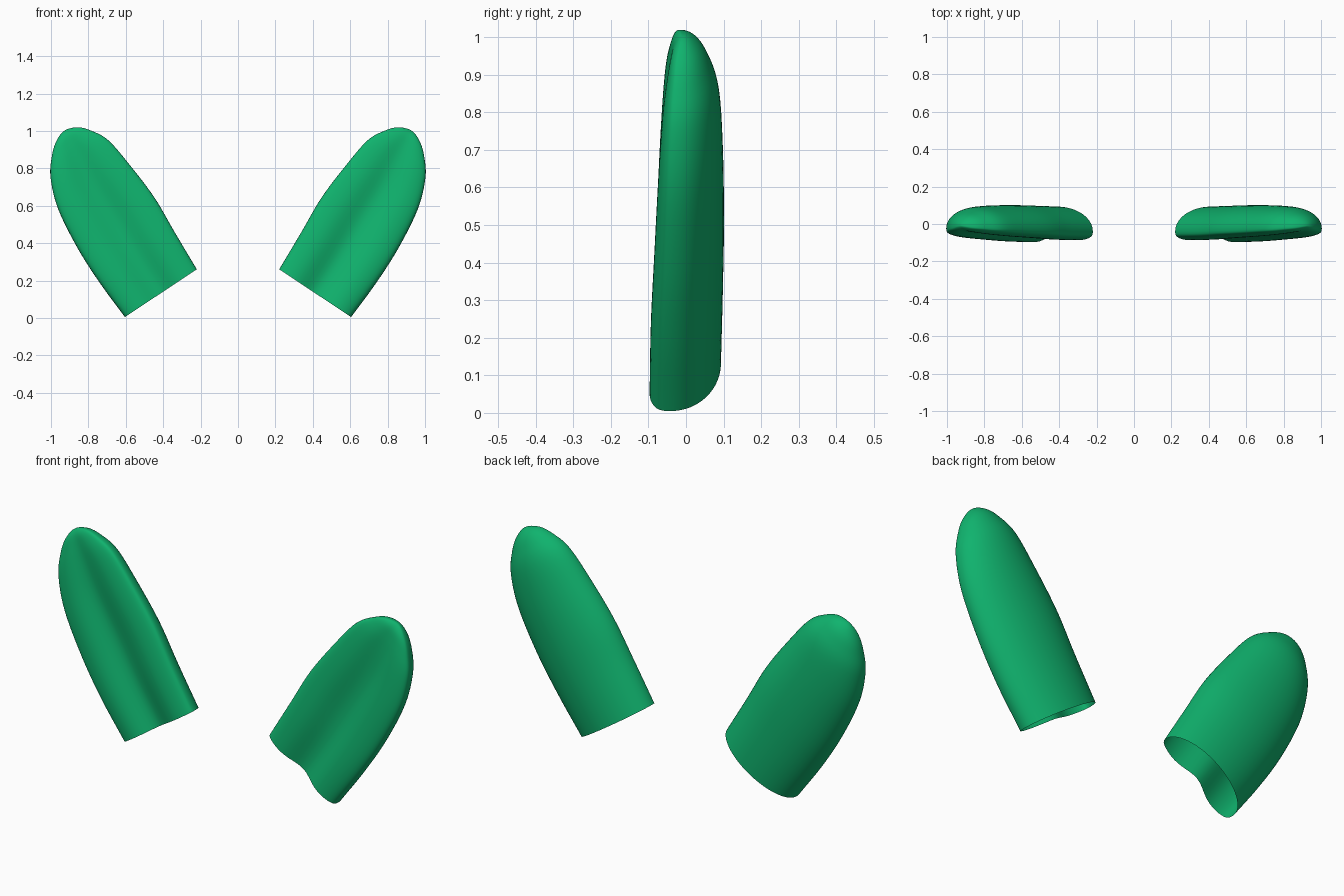
import bpy
import math
from mathutils import Vector

if "Cube" in bpy.data.objects:
    bpy.data.objects.remove(bpy.data.objects["Cube"])

green = bpy.data.materials.new("leaf_green")
green.diffuse_color = (0.005, 0.45, 0.155, 1)
green.use_nodes = True
green.node_tree.nodes["Principled BSDF"].inputs["Base Color"].default_value = green.diffuse_color

# Ear frame: width runs along U, length along V, thickness along y
BASE = Vector((0.4125, 0, 0.1325))
U = Vector((0.833, 0, -0.552))
V = Vector((0.552, 0, 0.833))
SIDES, STEPS = 64, 6

# length, sideways shift, half width, rim y, back bulge, front bulge, groove depth
STATIONS = [
    (0.00, 0.000, 0.231, -0.040, 0.133, 0.065, 0.050),
    (0.23, 0.000, 0.242, -0.040, 0.138, 0.061, 0.047),
    (0.45, -0.008, 0.246, -0.035, 0.136, 0.056, 0.042),
    (0.68, -0.015, 0.224, -0.030, 0.128, 0.049, 0.033),
    (0.84, -0.033, 0.184, -0.025, 0.113, 0.041, 0.021),
    (0.93, -0.043, 0.127, -0.020, 0.083, 0.031, 0.010),
    (0.985, -0.050, 0.070, -0.015, 0.047, 0.020, 0.003),
    (1.010, -0.050, 0.000, -0.010, 0.000, 0.000, 0.000),
]


def smooth_stations():
    """Catmull-Rom through the stations, rounding over at the tip."""
    s = STATIONS
    before = tuple(2 * a - b for a, b in zip(s[0], s[1]))
    l = s[-2]
    after = (l[0], l[1], -l[2], l[3], -l[4], -l[5], l[6])
    p = [before] + s + [after]
    out = []
    for i in range(1, len(p) - 2):
        for k in range(STEPS):
            t = k / STEPS
            out.append([0.5 * (2 * b + (c - a) * t + (2 * a - 5 * b + 4 * c - d) * t * t
                               + (3 * b - a - 3 * c + d) * t ** 3)
                        for a, b, c, d in zip(*p[i - 1:i + 3])])
    return out


def section_point(st, j):
    """Rounded back, and a front with two lips and a groove between them."""
    v, shift, w, rim, back, front, groove = st
    a = 2 * math.pi * j / SIDES
    c, s = math.cos(a), math.sin(a)
    if s >= 0:
        y = rim + back * s
    else:
        y = rim - front * (-s) ** 0.6 * (1 + 0.15 * c) + groove * math.exp(-(c / 0.4) ** 2)
    return BASE + U * (shift + w * c) + V * v + Vector((0, y, 0))


def make_ear(name, side):
    rings = smooth_stations()
    verts = [section_point(st, j) for st in rings for j in range(SIDES)]
    tip = STATIONS[-1]
    verts.append(BASE + U * tip[1] + V * tip[0] + Vector((0, tip[3], 0)))
    faces = []
    for i in range(len(rings) - 1):
        for j in range(SIDES):
            k = (j + 1) % SIDES
            faces.append((i * SIDES + j, i * SIDES + k, (i + 1) * SIDES + k, (i + 1) * SIDES + j))
    last = (len(rings) - 1) * SIDES
    faces += [(last + j, last + (j + 1) % SIDES, len(verts) - 1) for j in range(SIDES)]
    if side < 0:
        faces = [f[::-1] for f in faces]
    mesh = bpy.data.meshes.new(name)
    mesh.from_pydata([(side * p.x, p.y, p.z) for p in verts], [], faces)
    mesh.materials.append(green)
    mesh.polygons.foreach_set("use_smooth", [True] * len(mesh.polygons))
    mesh.update()
    ob = bpy.data.objects.new(name, mesh)
    bpy.context.collection.objects.link(ob)


# Pair of hollow ears, open at the base
make_ear("right_ear", 1)
make_ear("left_ear", -1)
